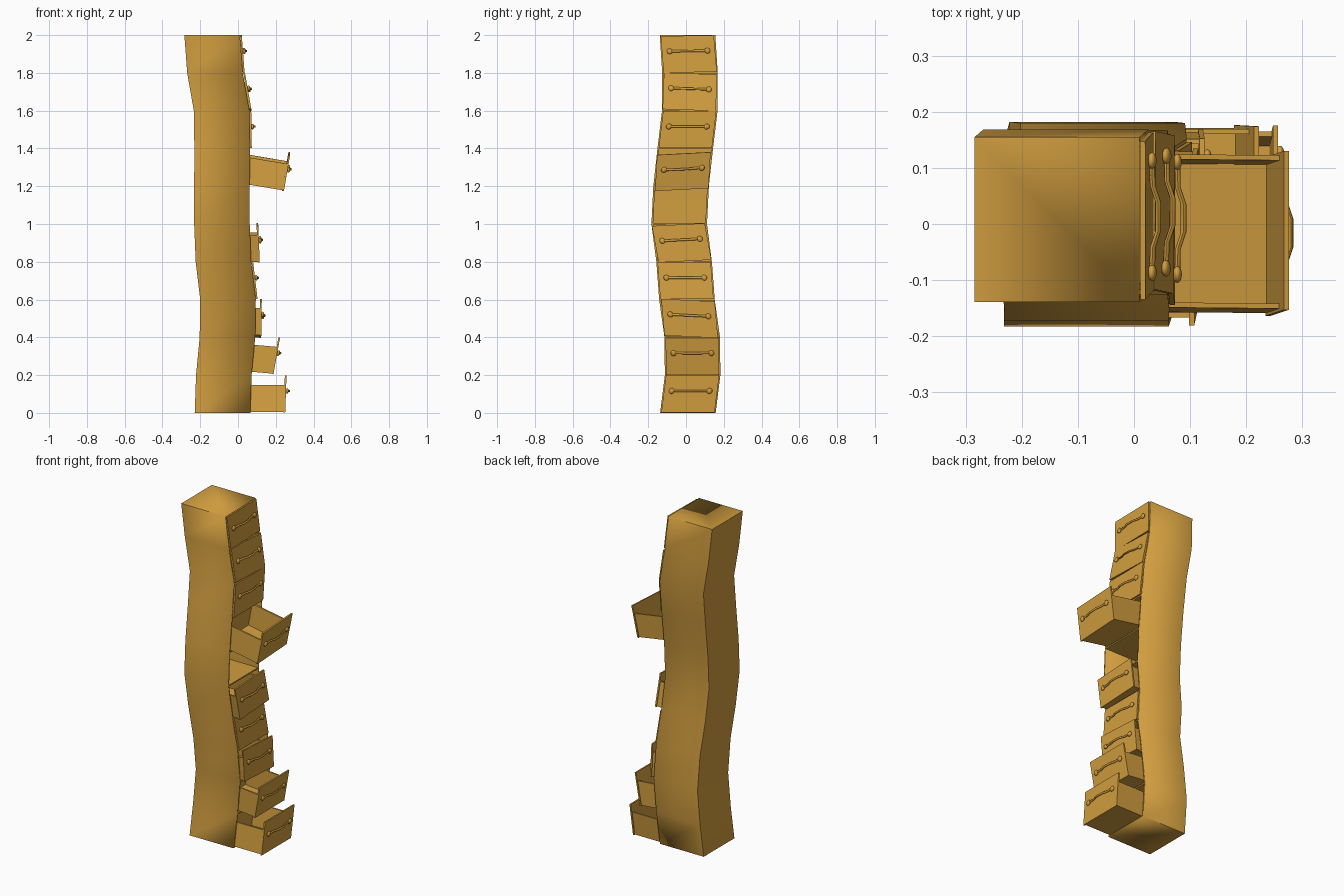
import bpy, bmesh, math
from mathutils import Matrix, Vector

if "Cube" in bpy.data.objects:
    bpy.data.objects.remove(bpy.data.objects["Cube"])

wood = bpy.data.materials.new("honey wood")
wood.use_nodes = True
COLOR = (0.64, 0.34, 0.05, 1)
wood.diffuse_color = COLOR
wood.node_tree.nodes["Principled BSDF"].inputs["Base Color"].default_value = COLOR

HALF, WALL, STEP = 0.147, 0.009, 0.2
# Centre of the wavy tower at every shelf level
XS = (-0.082, -0.075, -0.056, -0.053, -0.077, -0.085, -0.085, -0.084, -0.087, -0.122, -0.137)
YS = (0.01, 0.035, 0.033, 0.005, -0.01, -0.036, -0.026, -0.004, 0.02, 0.021, 0.008)
LEVELS = [Vector((x, y, i * STEP)) for i, (x, y) in enumerate(zip(XS, YS))]


def finish(name, bm):
    bmesh.ops.recalc_face_normals(bm, faces=bm.faces)
    mesh = bpy.data.meshes.new(name)
    bm.to_mesh(mesh)
    bm.free()
    obj = bpy.data.objects.new(name, mesh)
    mesh.materials.append(wood)
    bpy.context.collection.objects.link(obj)
    return obj


def add_box(bm, lo, hi):
    lo, hi = Vector(lo), Vector(hi)
    m = Matrix.Translation((lo + hi) / 2) @ Matrix.Diagonal((*(hi - lo), 1))
    bmesh.ops.create_cube(bm, size=1, matrix=m)


def smooth(obj, angle):
    bpy.ops.object.select_all(action="DESELECT")
    obj.select_set(True)
    bpy.context.view_layer.objects.active = obj
    bpy.ops.object.shade_smooth_by_angle(angle=math.radians(angle))


# Cabinet: three lofted walls, open towards +x, thickened inwards
bm = bmesh.new()
corners = [(HALF, -HALF), (-HALF, -HALF), (-HALF, HALF), (HALF, HALF)]
rings = [[bm.verts.new(c + Vector((x, y, 0))) for x, y in corners] for c in LEVELS]
for low, high in zip(rings, rings[1:]):
    for k in range(3):
        bm.faces.new((low[k + 1], low[k], high[k], high[k + 1]))
bm.faces.new(rings[0])
bm.faces.new(rings[-1])
cabinet = finish("cabinet", bm)
thick = cabinet.modifiers.new("thickness", "SOLIDIFY")
thick.thickness = WALL
thick.offset = -1
thick.use_even_offset = True
smooth(cabinet, 30)

# Shelves between the drawer slots
bm = bmesh.new()
inner = HALF - WALL / 2
for c in LEVELS[1:-1]:
    add_box(bm, c + Vector((-inner, -inner, -0.004)), c + Vector((HALF, inner, 0.004)))
finish("shelves", bm)


def drawer(slot, pull, pitch=0, roll=0, lift=0):
    low, high = LEVELS[slot], LEVELS[slot + 1]
    lean = (high - low) / STEP
    shear = Matrix.Identity(4)
    shear[0][2], shear[1][2] = lean.x, lean.y
    place = (Matrix.Translation((low + high) / 2 + Vector((HALF, 0, lift))) @ shear
             @ Matrix.Rotation(math.radians(roll), 4, "X")
             @ Matrix.Rotation(math.radians(pitch), 4, "Y")
             @ Matrix.Translation((pull, 0, 0)))
    # Front panel and open tray
    w, b, top, back, t = 0.136, -0.094, 0.048, -0.265, 0.009
    bm = bmesh.new()
    add_box(bm, (-t, -0.141, -0.097), (0, 0.141, 0.097))
    add_box(bm, (back, -w, b), (-t, w, b + t))
    add_box(bm, (back, -w, b + t), (back + t, w, top))
    for s in (-1, 1):
        ys = sorted((s * w, s * (w - t)))
        add_box(bm, (back + t, ys[0], b + t), (-t, ys[1], top))
    bmesh.ops.transform(bm, matrix=place, verts=bm.verts)
    finish(f"drawer_{slot + 1}", bm)

    # Handle: two flattened knobs joined by a bowed bar
    bm = bmesh.new()
    zh = 0.016
    for y in (-0.1, 0.1):
        m = place @ Matrix.Translation((0.006, y, zh)) @ Matrix.Diagonal((0.008, 0.015, 0.015, 1))
        bmesh.ops.create_uvsphere(bm, u_segments=16, v_segments=10, radius=1, matrix=m)
    path = [(0.006, -0.1), (0.007, -0.055), (0.017, -0.025),
            (0.017, 0.025), (0.007, 0.055), (0.006, 0.1)]
    prev = None
    for x, y in path:
        ring = []
        for k in range(8):
            a = k * math.pi / 4
            p = Vector((x + 0.005 * math.cos(a), y, zh + 0.006 * math.sin(a)))
            ring.append(bm.verts.new(place @ p))
        if prev:
            for k in range(8):
                n = (k + 1) % 8
                bm.faces.new((prev[k], prev[n], ring[n], ring[k]))
        prev = ring
    smooth(finish(f"handle_{slot + 1}", bm), 50)


# Drawers from the bottom up; slot 5 stays empty
drawer(0, 0.185)
drawer(1, 0.125, pitch=5, lift=0.012)
drawer(2, 0.032, roll=-3)
drawer(3, 0.01)
drawer(4, 0.045, roll=3)
drawer(6, 0.2, pitch=9.5, roll=3, lift=0.01)
drawer(7, 0.01)
drawer(8, 0.012, roll=-2)
drawer(9, 0.01, roll=1)
